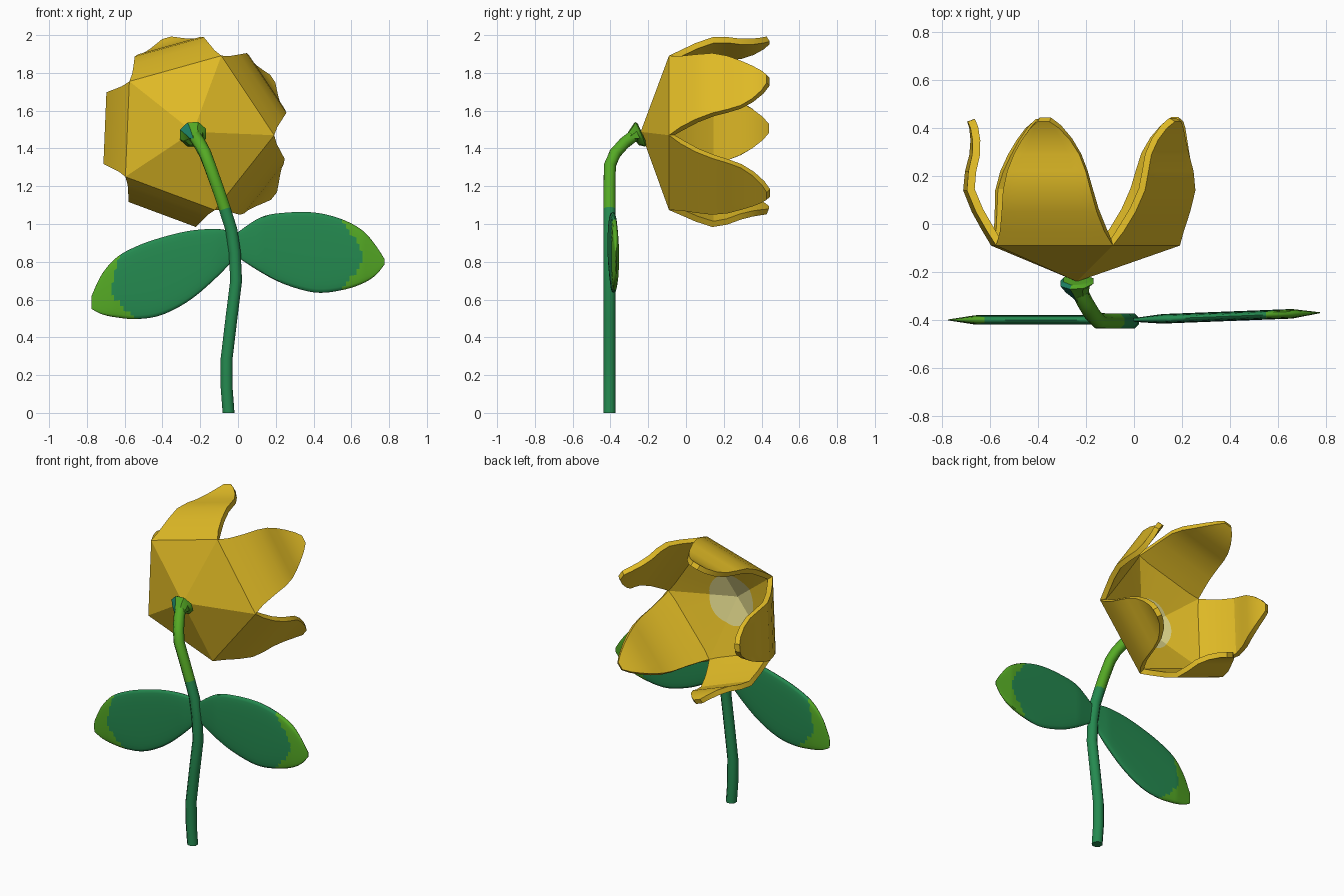
import bpy, bmesh, math
from mathutils import Vector

if "Cube" in bpy.data.objects:
    bpy.data.objects.remove(bpy.data.objects["Cube"])


def material(name, rgb):
    m = bpy.data.materials.new(name)
    m.diffuse_color = (*rgb, 1)
    m.use_nodes = True
    m.node_tree.nodes["Principled BSDF"].inputs["Base Color"].default_value = m.diffuse_color
    return m


YELLOW = material("petal yellow", (0.74, 0.49, 0.019))
PALE = material("pale yellow", (0.72, 0.66, 0.25))
DARK = material("leaf green", (0.018, 0.255, 0.08))
LIGHT = material("fresh green", (0.09, 0.40, 0.018))
TEAL = material("teal green", (0.012, 0.22, 0.13))


def finish(bm, name, mats, angle, rule=None, thickness=0):
    """Turn a bmesh into an object, colour faces by rule, shade by angle."""
    for f in bm.faces:
        if rule:
            f.material_index = rule(f.calc_center_median())
    me = bpy.data.meshes.new(name)
    bm.to_mesh(me)
    bm.free()
    for m in mats:
        me.materials.append(m)
    ob = bpy.data.objects.new(name, me)
    bpy.context.collection.objects.link(ob)
    bpy.ops.object.select_all(action='DESELECT')
    ob.select_set(True)
    bpy.context.view_layer.objects.active = ob
    if thickness:
        s = ob.modifiers.new("thickness", 'SOLIDIFY')
        s.thickness = thickness
        s.offset = -1
        s.use_even_offset = True
        bpy.ops.object.modifier_apply(modifier=s.name)
    bpy.ops.object.shade_smooth_by_angle(angle=math.radians(angle))
    return ob


def loft(rings):
    """Closed skin through equal rings of points."""
    bm = bmesh.new()
    vs = [[bm.verts.new(p) for p in r] for r in rings]
    n = len(vs[0])
    for a, b in zip(vs, vs[1:]):
        for i in range(n):
            bm.faces.new((a[i], a[(i + 1) % n], b[(i + 1) % n], b[i]))
    bm.faces.new(vs[0][::-1])
    bm.faces.new(vs[-1])
    bmesh.ops.recalc_face_normals(bm, faces=bm.faces)
    return bm


def tube(path, sides=8):
    """Rings of (x, y, z, radius) swept along a path."""
    pts = [Vector(p[:3]) for p in path]
    rings = []
    for i, p in enumerate(pts):
        t = (pts[min(i + 1, len(pts) - 1)] - pts[max(i - 1, 0)]).normalized()
        if i == 0:
            t = Vector((0, 0, 1))
        u = Vector((1, 0, 0))
        u = (u - t * u.dot(t)).normalized()
        v = t.cross(u)
        rings.append([p + path[i][3] * (u * math.cos(a) + v * math.sin(a))
                      for a in (math.tau * (k + .5) / sides for k in range(sides))])
    return loft(rings)


# Stem, changing to fresh green near the flower
R = 0.034
stem = [(-.05, -.405, 0, R), (-.06, -.405, .13, R), (-.06, -.405, .29, R),
        (-.035, -.405, .5, R), (-.01, -.405, .70, R), (-.017, -.405, .85, R),
        (-.035, -.405, .97, R), (-.07, -.405, 1.08, R), (-.107, -.405, 1.19, R),
        (-.15, -.403, 1.31, R), (-.175, -.375, 1.375, R), (-.205, -.325, 1.43, R),
        (-.225, -.285, 1.46, R)]
finish(tube(stem), "stem", [DARK, LIGHT], 50, lambda c: int(c.z > 1.08))

# Flared cup where stem meets flower
calyx = [(-.222, -.295, 1.452, .036), (-.235, -.265, 1.466, .055),
         (-.238, -.243, 1.475, .075), (-.238, -.232, 1.48, .06)]
finish(tube(calyx), "calyx", [LIGHT, TEAL], 30,
       lambda c: int(c.x < -.24 and c.z > 1.47))


# Leaves from (x, top z, bottom z) stations
def spline(pts, n):
    """Catmull-Rom samples through the stations."""
    out = []
    for i in range(len(pts) - 1):
        a, b, c, d = (Vector(pts[min(max(i + k, 0), len(pts) - 1)]) for k in (-1, 0, 1, 2))
        for j in range(n):
            t = j / n
            out.append(.5 * (2 * b + (c - a) * t + (2 * a - 5 * b + 4 * c - d) * t * t
                             + (3 * b - a - 3 * c + d) * t ** 3))
    return out + [Vector(pts[-1])]


ACROSS = 14


def leaf(name, stations, y_tip, edge):
    rows = spline(stations, 6)
    rings = []
    for x, top, bot in rows:
        k = abs(x) / .775
        y = -.4 + (y_tip + .4) * k
        half = .02 * min(1, .4 + 4 * k, .1 + 6 * max(0, 1 - k))
        ring = []
        for j in range(2 * ACROSS):
            a = math.tau * j / (2 * ACROSS)
            c, s = math.cos(a), math.sin(a)
            ring.append((x, y + half * math.copysign(abs(s) ** .5, s),
                         (top + bot) / 2 + (top - bot) / 2 * c))
        rings.append(ring)

    def rule(c):
        row = min(rows, key=lambda r: abs(r[0] - c.x))
        f = (2 * c.z - row[1] - row[2]) / (row[1] - row[2])
        return int(abs(c.x) > edge(f))
    finish(loft(rings), name, [DARK, LIGHT], 50, rule)


leaf("right_leaf", [(-.01, .95, .83), (.12, 1.035, .745), (.25, 1.06, .68), (.41, 1.06, .637),
                    (.55, 1.025, .65), (.66, .965, .685), (.73, .885, .73), (.775, .815, .785)],
     -.37, lambda f: .655 - .12 * f * f)
leaf("left_leaf", [(0, .95, .84), (-.1, .973, .73), (-.25, .965, .60), (-.4, .93, .52),
                   (-.53, .885, .497), (-.64, .825, .505), (-.72, .735, .522), (-.775, .62, .55)],
     -.4, lambda f: .665 - (.05 if f > 0 else .13) * f * f)

# Five-sided cup with five petals, opening towards +y
CX, CZ, RAD, START = -.238, 1.488, .43, math.radians(-2.4)
APOTHEM = RAD * math.cos(math.pi / 5)
APEX, RIM = -.24, -.09
SLOPE = (RIM - APEX) / APOTHEM
PROFILE = [(RIM, APOTHEM, .2527), (-.03, .385, .226), (.05, .43, .206), (.14, .467, .19),
           (.22, .46, .17), (.29, .443, .142), (.35, .44, .105), (.40, .447, .062),
           (.427, .457, .025)]  # y, distance from axis, half width
FLARE = [.05, .06, 0, 0, .09]
COLS = 6


def place(angle, y, r, t):
    c, s = math.cos(angle), math.sin(angle)
    return Vector((CX + r * c - t * s, y, CZ + r * s + t * c))


bm = bmesh.new()
apexes = []
for k in range(5):
    mid = START + math.radians(36 + 72 * k)
    grid = []
    for y, r, w in PROFILE:
        r += FLARE[k] * max(0, (y - .16) / .267)
        grid.append([bm.verts.new(place(mid, y, r, w * (2 * j / COLS - 1)))
                     for j in range(COLS + 1)])
    apex = bm.verts.new((CX, APEX, CZ))
    for j in range(COLS):
        bm.faces.new((apex, grid[0][j], grid[0][j + 1]))
        for a, b in zip(grid, grid[1:]):
            bm.faces.new((a[j + 1], a[j], b[j], b[j + 1]))
bmesh.ops.remove_doubles(bm, verts=bm.verts, dist=.003)
bmesh.ops.recalc_face_normals(bm, faces=bm.faces)
bm.normal_update()
base = min(bm.faces, key=lambda f: f.calc_center_median().y)
if base.normal.y > 0:
    bmesh.ops.reverse_faces(bm, faces=bm.faces)
finish(bm, "flower", [YELLOW], 20, thickness=.032)

# Pale round patch lying on the inside of the cup
bm = bmesh.new()
y0 = APEX + .032 * math.sqrt(1 + SLOPE ** 2) + .004
hub = bm.verts.new((CX, y0, CZ))
ring = []
for i in range(40):
    local = math.radians((i * 9) % 72 - 36)
    ring.append(bm.verts.new(place(START + math.radians(i * 9),
                                   y0 + .165 * math.cos(local) * SLOPE, .165, 0)))
# facet centres sit half way between the cup corners
for i, v in enumerate(ring):
    off = math.radians((i * 9) % 72 - 36)
    v.co.y = y0 + .165 * math.cos(off) * SLOPE
for i in range(40):
    bm.faces.new((hub, ring[(i + 1) % 40], ring[i]))
bm.normal_update()
if sum(f.normal.y for f in bm.faces) < 0:
    bmesh.ops.reverse_faces(bm, faces=bm.faces)
finish(bm, "flower_center", [PALE], 20)
